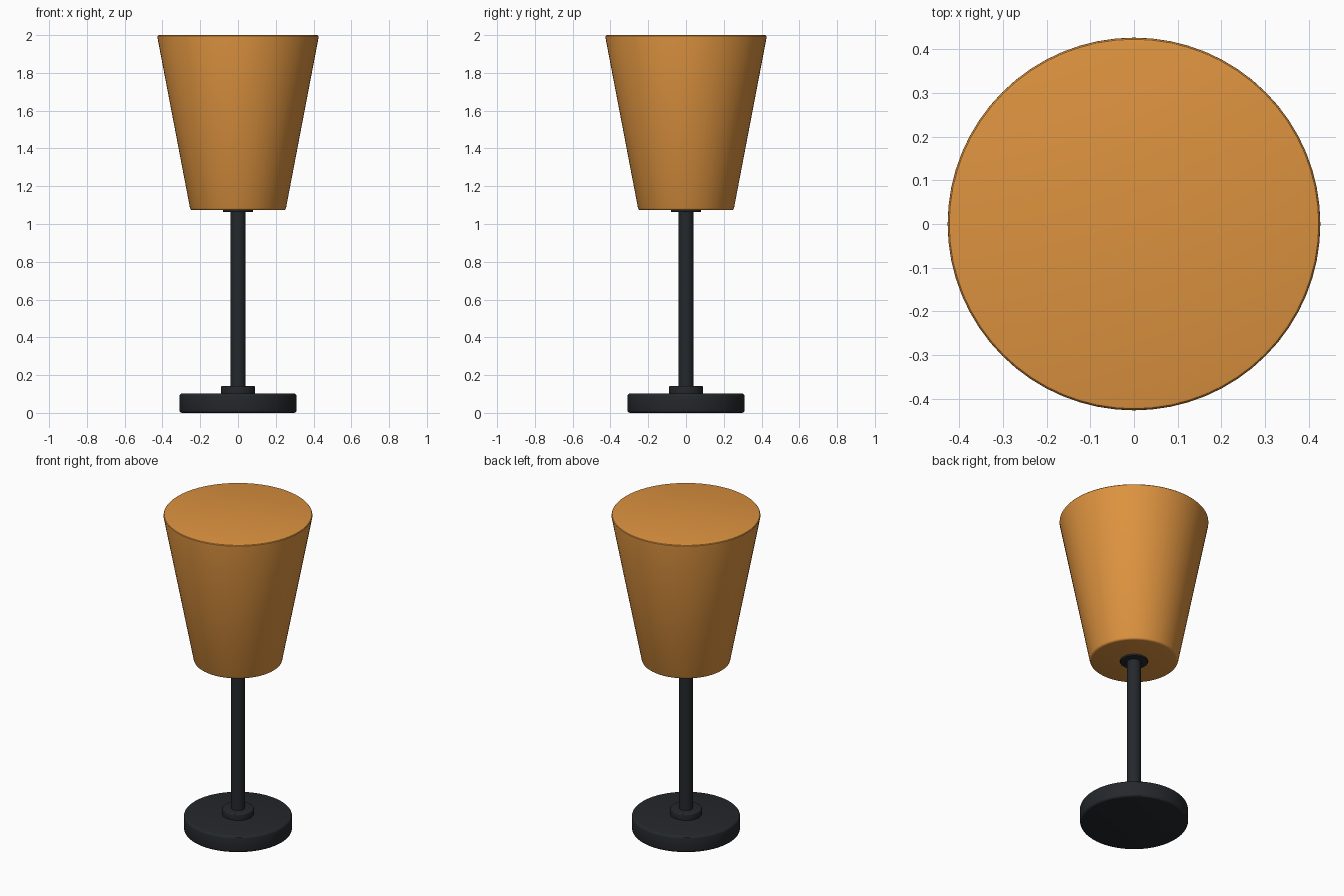
import bpy, bmesh, math

if "Cube" in bpy.data.objects:
    bpy.data.objects.remove(bpy.data.objects["Cube"])


def material(name, color):
    m = bpy.data.materials.new(name)
    m.diffuse_color = color
    m.use_nodes = True
    m.node_tree.nodes["Principled BSDF"].inputs["Base Color"].default_value = m.diffuse_color
    return m


def turned(name, r_bottom, r_top, z0, z1, mat, bevel=0.0, sides=64):
    """Closed cone or cylinder from z0 to z1 with rounded rims."""
    bm = bmesh.new()
    bmesh.ops.create_cone(bm, cap_ends=True, segments=sides, radius1=r_bottom,
                          radius2=r_top, depth=z1 - z0)
    bmesh.ops.translate(bm, verts=bm.verts, vec=(0, 0, (z0 + z1) / 2))
    if bevel:
        rims = [e for e in bm.edges if abs(e.verts[0].co.z - e.verts[1].co.z) < 1e-5]
        bmesh.ops.bevel(bm, geom=rims, offset=bevel, segments=3, profile=0.5,
                        affect='EDGES')
    mesh = bpy.data.meshes.new(name)
    bm.to_mesh(mesh)
    bm.free()
    mesh.materials.append(mat)
    ob = bpy.data.objects.new(name, mesh)
    bpy.context.collection.objects.link(ob)
    bpy.ops.object.select_all(action='DESELECT')
    ob.select_set(True)
    bpy.context.view_layer.objects.active = ob
    bpy.ops.object.shade_smooth_by_angle(angle=math.radians(30))
    return ob


black = material("black_metal", (0.018, 0.021, 0.025, 1))
amber = material("amber_fabric", (0.72, 0.29, 0.05, 1))

# Weighted foot and its collar
turned("base", 0.31, 0.31, 0.0, 0.103, black, 0.014)
turned("base_collar", 0.091, 0.091, 0.095, 0.142, black, 0.006)

# Stem and the holder under the shade
turned("stem", 0.04, 0.04, 0.10, 1.08, black, sides=32)
turned("shade_holder", 0.08, 0.08, 1.064, 1.10, black, 0.004)

# Tapered shade, wider at the top
turned("lampshade", 0.252, 0.429, 1.073, 2.0, amber, 0.011)
